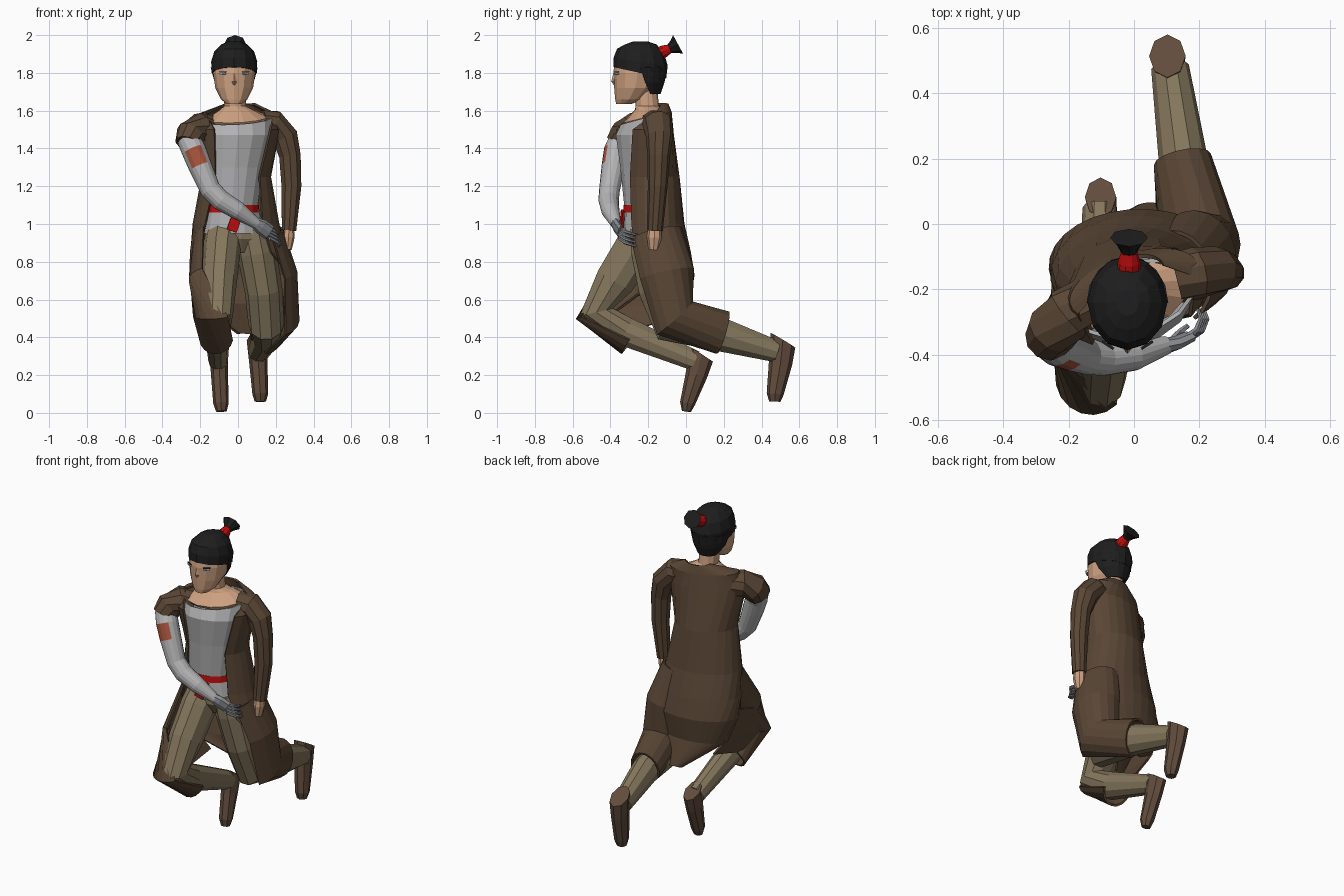
import bpy, bmesh, math
from mathutils import Vector, Matrix


def mat(name, r, g, b):
    m = bpy.data.materials.new(name)
    m.diffuse_color = (r, g, b, 1)
    return m


COAT = mat("coat_brown", .102, .062, .036)
BOOT = mat("boot_brown", .12, .072, .046)
KHAKI = mat("trouser_khaki", .235, .185, .11)
GREY = mat("light_grey", .46, .46, .47)
STEEL = mat("steel", .25, .26, .28)
SKIN = mat("skin", .62, .36, .22)
HAIR = mat("hair_black", .013, .013, .013)
RED = mat("cloth_red", .52, .004, .004)
PATCH = mat("patch_rust", .40, .09, .045)
EYE = mat("eye_blue", .10, .20, .32)


def finish(name, bm, material, thick=0):
    bmesh.ops.recalc_face_normals(bm, faces=bm.faces)
    me = bpy.data.meshes.new(name)
    bm.to_mesh(me)
    bm.free()
    me.materials.append(material)
    ob = bpy.data.objects.new(name, me)
    bpy.context.collection.objects.link(ob)
    if thick:
        s = ob.modifiers.new("thickness", "SOLIDIFY")
        s.thickness, s.offset = thick, 0
    return ob


def loft(name, rings, material, n=10, flat=False, ref=(1, 0, 0), arcs=None):
    """Rings are (x, y, z, radius_a, radius_b, yaw, y_slope); arcs make open shells."""
    bm = bmesh.new()
    ctr = [Vector(r[:3]) for r in rings]
    rows = []
    for i, r in enumerate(rings):
        r = tuple(r) + (0,) * (7 - len(r)) if len(r) > 4 else tuple(r) + (r[3], 0, 0)
        t = Vector()
        if i:
            t += (ctr[i] - ctr[i - 1]).normalized()
        if i < len(ctr) - 1:
            t += (ctr[i + 1] - ctr[i]).normalized()
        if flat:
            t = Vector((0, 0, math.copysign(1, ctr[-1].z - ctr[0].z)))
        t.normalize()
        u = Matrix.Rotation(math.radians(r[5]), 3, 'Z') @ Vector(ref)
        u = (u - t * u.dot(t)).normalized()
        v = t.cross(u)
        a0, a1 = arcs[i] if arcs else (0, 360)
        row = []
        for k in range(n + 1 if arcs else n):
            a = math.radians(a0 + (a1 - a0) * k / n)
            p = ctr[i] + u * r[3] * math.cos(a) + v * r[4] * math.sin(a)
            p.z += r[6] * (p.y - ctr[i].y)
            row.append(bm.verts.new(p))
        rows.append(row)
    for A, B in zip(rows, rows[1:]):
        for k in range(n):
            j = k + 1 if arcs else (k + 1) % n
            bm.faces.new((A[k], A[j], B[j], B[k]))
    if not arcs:
        bm.faces.new(rows[0])
        bm.faces.new(rows[-1])
    return finish(name, bm, material, .012 if arcs else 0)


def box(name, loc, size, material, rot=(0, 0, 0)):
    bm = bmesh.new()
    bmesh.ops.create_cube(bm, size=1)
    bmesh.ops.scale(bm, vec=size, verts=bm.verts)
    ob = finish(name, bm, material)
    ob.location = loc
    ob.rotation_euler = [math.radians(a) for a in rot]
    return ob


# head and neck
loft("head", [(-.02, -.33, 1.635, .04, .04), (-.02, -.30, 1.66, .07, .075),
              (-.02, -.27, 1.72, .1, .11), (-.02, -.255, 1.80, .112, .13),
              (-.02, -.25, 1.90, .1, .12)], SKIN, 12, True)
loft("neck", [(-.02, -.215, 1.72, .058, .062), (-.015, -.205, 1.625, .058, .062),
              (-.008, -.2, 1.605, .09, .07, 15), (0, -.225, 1.562, .172, .1, 18, .25),
              (0, -.225, 1.52, .15, .09, 18)], SKIN, 12, True)
loft("nose", [(-.02, -.378, 1.80, .006, .006), (-.02, -.382, 1.755, .013, .014),
              (-.02, -.374, 1.735, .008, .008)], SKIN, 4, True)
for s in (-1, 1):
    box("eye_white", (-.02 + s * .06, -.369, 1.797), (.036, .008, .012), GREY, (0, 0, s * 33))
    box("iris", (-.02 + s * .056, -.372, 1.797), (.014, .008, .014), EYE, (0, 0, s * 33))
    box("eyelash", (-.02 + s * .06, -.370, 1.806), (.042, .008, .004), HAIR, (0, 0, s * 33))

# hair, tie and tail
loft("hair", [(-.02, -.245, 1.80, .12, .14, 0, -.22), (-.02, -.24, 1.86, .122, .143, 0, -.15),
              (-.02, -.24, 1.915, .105, .125, 0, -.1), (-.02, -.24, 1.95, .07, .085),
              (-.02, -.24, 1.966, .035, .04)], HAIR, 12, True)
loft("nape_hair", [(-.02, -.19, 1.69, .055, .05), (-.02, -.225, 1.75, .098, .105),
                   (-.02, -.242, 1.83, .119, .138)], HAIR, 8, True,
     arcs=[(0, 180), (5, 175), (0, 180)])
loft("hair_tie", [(-.015, -.15, 1.895, .04), (-.015, -.115, 1.915, .034),
                  (-.015, -.083, 1.93, .024)], RED, 10)
loft("hair_tail", [(-.015, -.092, 1.925, .022), (-.015, -.066, 1.938, .036),
                   (-.015, -.042, 1.951, .058, .056)], HAIR, 8)

# shirt, belt and sash
loft("shirt", [(0, -.227, 1.558, .188, .108, 18, .3), (0, -.237, 1.47, .182, .125, 18),
               (-.015, -.225, 1.3, .15, .115, 15), (-.025, -.22, 1.1, .13, .1, 12),
               (-.02, -.21, .95, .155, .115, 10)], GREY, 14, True,
     arcs=[(0, 360)] * 5)
loft("belt", [(-.025, -.22, 1.1, .138, .109, 12), (-.025, -.22, 1.062, .141, .112, 12)], RED, 14, True)
box("sash_end", (-.015, -.338, 1.015), (.055, .012, .11), RED, (0, 20, 10))
loft("pelvis", [(-.01, -.205, 1.0, .145, .11, 10), (0, -.2, .92, .165, .115, 10),
                (.01, -.19, .85, .09, .08, 10)], KHAKI, 12, True)

# legs: thigh, bent knee, shin
loft("front_leg", [(-.07, -.2, .97, .1, .11), (-.085, -.27, .87, .1, .115), (-.1, -.375, .7, .095, .11),
                   (-.11, -.475, .535, .085, .094), (-.11, -.32, .43, .068, .082),
                   (-.105, .05, .275, .052, .056)], KHAKI, 10)
loft("rear_leg", [(.075, -.19, .97, .1, .11), (.1, -.185, .85, .105, .11), (.135, -.15, .65, .1, .105),
                  (.15, -.08, .47, .095, .11), (.15, .2, .41, .075, .092),
                  (.11, .48, .325, .058, .06)], KHAKI, 10)
# boots hang from the ankles, toes down
loft("front_boot", [(-.102, .082, .31, .048, .062, 0, -.4), (-.098, .055, .2, .045, .058),
                    (-.09, .008, .05, .041, .04), (-.088, .002, .008, .028, .024)], BOOT, 8)
loft("rear_boot", [(.102, .513, .385, .056, .066, 0, -.5), (.108, .5, .26, .048, .062),
                   (.118, .472, .1, .042, .045), (.118, .47, .06, .03, .03)], BOOT, 8)

# open coat: body with pointed back tail
loft("coat_body", [(.015, -.14, 1.635, .075, .04, 10), (0, -.185, 1.585, .2, .09, 18),
                   (0, -.222, 1.5, .225, .14, 18), (-.01, -.19, 1.25, .18, .15, 11),
                   (-.01, -.17, 1.0, .225, .155, 6), (0, -.15, .85, .25, .17, 3),
                   (.02, -.13, .73, .275, .17), (.02, -.13, .58, .235, .145),
                   (.05, -.04, .42, .1, .1)], COAT, 18, True,
     arcs=[(180, 360), (160, 382), (136, 410), (136, 416), (140, 416), (148, 408),
           (165, 385), (190, 345), (240, 300)])
# coat skirts draped on each leg
loft("coat_front_skirt", [(-.115, -.2, .92, .115, .13), (-.13, -.35, .7, .125, .125),
                          (-.13, -.47, .52, .105, .11), (-.115, -.285, .398, .085, .098)], COAT, 10,
     arcs=[(125, 290), (118, 285), (45, 250), (10, 215)])
loft("coat_rear_skirt", [(.125, -.165, .94, .115, .145), (.185, -.11, .73, .125, .15),
                         (.2, -.065, .5, .12, .13), (.148, .195, .425, .083, .112)], COAT, 12,
     arcs=[(-150, 58), (-165, 60), (-185, 65), (-205, 95)])
# cloth between the back of the coat and the front knee
bm = bmesh.new()
V = [bm.verts.new(p) for p in ((-.245, -.12, .78), (-.25, -.33, .72), (-.2, -.08, .57),
                               (-.225, -.42, .55), (-.15, -.06, .50), (-.19, -.36, .42))]
bm.faces.new((V[0], V[1], V[3], V[2]))
bm.faces.new((V[2], V[3], V[5], V[4]))
finish("coat_side_panel", bm, COAT, .012)

# cloth sleeves
Y = (0, 1, 0)
loft("short_sleeve", [(-.14, -.235, 1.5, .075, .078), (-.2, -.275, 1.51, .085, .08),
                      (-.25, -.325, 1.475, .082, .08), (-.265, -.355, 1.425, .072, .07)], COAT, 10, ref=Y)
loft("long_sleeve", [(.13, -.165, 1.53, .078, .075), (.19, -.15, 1.53, .08, .075),
                     (.25, -.14, 1.46, .072, .072), (.275, -.145, 1.36, .06, .06),
                     (.283, -.15, 1.2, .052, .055), (.27, -.165, .965, .042, .04)], COAT, 10, ref=Y)
loft("cloth_side_hand", [(.27, -.165, .99, .034, .026), (.268, -.168, .93, .04, .032),
                         (.262, -.172, .865, .026, .022)], SKIN, 8, ref=Y)

# metal arm with a painted patch on the upper front
arm = loft("metal_arm", [(-.262, -.345, 1.45, .062), (-.234, -.37, 1.39, .065),
                         (-.2, -.385, 1.305, .062), (-.145, -.405, 1.18, .055),
                         (-.09, -.41, 1.125, .054), (0, -.4, 1.07, .048),
                         (.1, -.37, 1.0, .028)], GREY, 16, ref=Y)
arm.data.materials.append(PATCH)
for f in arm.data.polygons:
    if 1.31 < f.center.z < 1.39 and f.normal.y < -.72:
        f.material_index = 1

# metal hand
loft("metal_palm", [(.085, -.375, 1.01, .026, .028), (.125, -.365, .985, .022, .042),
                    (.165, -.345, .955, .018, .042)], STEEL, 8, ref=Y)
for k in range(4):
    d = k * .02
    loft("metal_finger", [(.15 + d * .3, -.352, .985 - d, .011), (.19 + d * .3, -.325, .963 - d, .010),
                          (.205 + d * .3, -.29, .95 - d, .008), (.195 + d * .3, -.26, .942 - d, .006)],
         STEEL, 6, ref=(0, 0, 1))
loft("metal_thumb", [(.11, -.36, .97, .012), (.14, -.33, .935, .01), (.165, -.31, .925, .007)],
     STEEL, 6, ref=Y)
